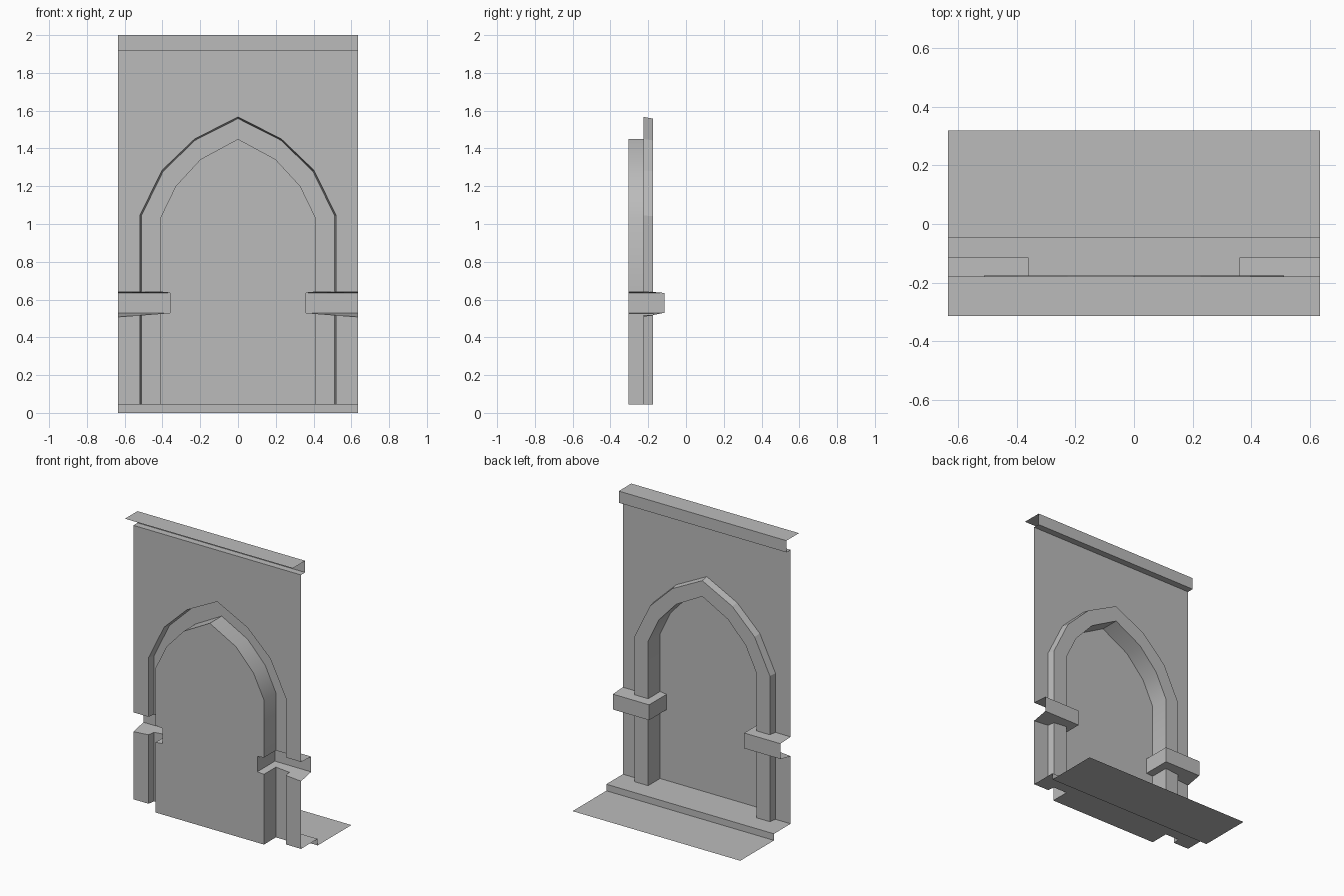
import bpy, bmesh
from mathutils import Vector

cube = bpy.data.objects.get("Cube")
if cube:
    bpy.data.objects.remove(cube)

stone = bpy.data.materials.new("grey_stone")
stone.use_nodes = True
GREY = (0.5, 0.5, 0.5, 1)
stone.diffuse_color = GREY
stone.node_tree.nodes["Principled BSDF"].inputs["Base Color"].default_value = GREY

# Main planes and heights
HALF, WALL, TRIM, NICHE = 0.635, -0.225, -0.176, -0.305
FLOOR, CORNICE, TOP = 0.045, 1.92, 2.0
BLOCK_IN, BLOCK_FRONT, BLOCK_LOW, BLOCK_HIGH = 0.36, -0.115, 0.53, 0.635


def underside(x):
    # Impost underside dips towards the outer edge
    return BLOCK_LOW - 0.08 * (x - BLOCK_IN)


def half_part(name, faces, smooth=False):
    """Build faces (point lists, or (points, facing)) on +x and mirror to -x."""
    bm = bmesh.new()
    for points, facing in faces:
        face = bm.faces.new([bm.verts.new(p) for p in points])
        face.normal_update()
        if facing and face.normal.dot(Vector(facing)) < 0:
            face.normal_flip()
    copy = bmesh.ops.duplicate(bm, geom=bm.verts[:] + bm.edges[:] + bm.faces[:])["geom"]
    for item in copy:
        if isinstance(item, bmesh.types.BMVert):
            item.co.x *= -1
    bmesh.ops.reverse_faces(bm, faces=[f for f in copy if isinstance(f, bmesh.types.BMFace)])
    bmesh.ops.remove_doubles(bm, verts=bm.verts[:], dist=0.0005)
    mesh = bpy.data.meshes.new(name)
    bm.to_mesh(mesh)
    bm.free()
    mesh.materials.append(stone)
    obj = bpy.data.objects.new(name, mesh)
    bpy.context.collection.objects.link(obj)
    if smooth:
        bpy.ops.object.select_all(action="DESELECT")
        obj.select_set(True)
        bpy.context.view_layer.objects.active = obj
        bpy.ops.object.shade_smooth_by_angle(angle=0.55)
    return obj


def at_depth(path, y):
    return [(x, y, z) for x, z in path]


def strip(a, b):
    return [((a[i], b[i], b[i + 1], a[i + 1]), None) for i in range(len(a) - 1)]


# Half arch outlines, from the impost up to the apex
outer = [(0.52, 0.64), (0.52, 1.045), (0.402, 1.285), (0.23, 1.45), (0, 1.567)]
outer_front = [(0.512, 0.64), (0.512, 1.042), (0.396, 1.279), (0.227, 1.443), (0, 1.558)]
inner = [(0.41, 0.64), (0.41, 1.035), (0.33, 1.2), (0.198, 1.343), (0, 1.45)]


def leg(x):
    return [(x, FLOOR), (x, underside(x))]


# Wall around the arch, and its lower pieces beside the pillars
UP, DOWN, FRONT = (0, 0, 1), (0, 0, -1), (0, 1, 0)
wall = at_depth(outer + [(0, CORNICE), (HALF, CORNICE), (HALF, 0.64)], WALL)
half_part("wall", [(wall, FRONT)]
          + strip(at_depth(leg(HALF), WALL), at_depth(leg(0.52), WALL)))

# Raised arch trim with its pillars
trim = []
for back, front, inside in ((outer, outer_front, inner),
                            (leg(0.52), leg(0.512), leg(0.41))):
    trim += strip(at_depth(back, WALL), at_depth(front, TRIM))
    trim += strip(at_depth(front, TRIM), at_depth(inside, TRIM))
half_part("arch_trim", trim)

# Niche reveal and back panel, notched where the imposts pass through
half_part("niche_reveal", strip(at_depth(inner, TRIM), at_depth(inner, NICHE))
          + strip(at_depth(leg(0.41), TRIM), at_depth(leg(0.41), NICHE)), smooth=True)
panel = [(0, FLOOR)] + leg(0.41) + [(BLOCK_IN, BLOCK_LOW), (BLOCK_IN, BLOCK_HIGH)] + inner
half_part("niche_back", [(at_depth(panel, NICHE), FRONT)])

# Plan outline of niche edge, pillar and wall, shared by floor and imposts
plan = [(0.41, NICHE), (0.41, TRIM), (0.512, TRIM), (0.52, WALL), (HALF, WALL)]

# Impost blocks, open at the back and outer end
lip = [(BLOCK_IN, BLOCK_FRONT), (BLOCK_IN, NICHE)]
edge = (HALF, BLOCK_FRONT)
top = [(x, y, BLOCK_HIGH) for x, y in lip] + [(x, y, 0.64) for x, y in plan]
bottom = [(x, y, BLOCK_LOW) for x, y in lip] + [(x, y, underside(x)) for x, y in plan]
top.append((*edge, BLOCK_HIGH))
bottom.append((*edge, BLOCK_LOW))
half_part("impost_blocks", [
    (top, UP), (bottom, DOWN),
    ((top[0], top[-1], bottom[-1], bottom[0]), FRONT),
    ((top[0], top[1], bottom[1], bottom[0]), (-1, 0, 0))])


def sweep(name, profile):
    # Straight run of a (y, z) profile across the full width
    half_part(name, strip([(0, y, z) for y, z in profile],
                          [(HALF, y, z) for y, z in profile]))


# Cornice along the top
sweep("cornice", [(-0.315, TOP), (-0.18, TOP), (-0.18, CORNICE), (WALL, CORNICE)][::-1])

# Raised floor, step riser and ground slab
STEP = -0.045
floor = [(0, STEP), (0, NICHE)] + plan + [(HALF, STEP)]
half_part("raised_floor", [([(x, y, FLOOR) for x, y in floor], UP)])
sweep("front_step", [(0.32, 0), (STEP, 0), (STEP, FLOOR)])
